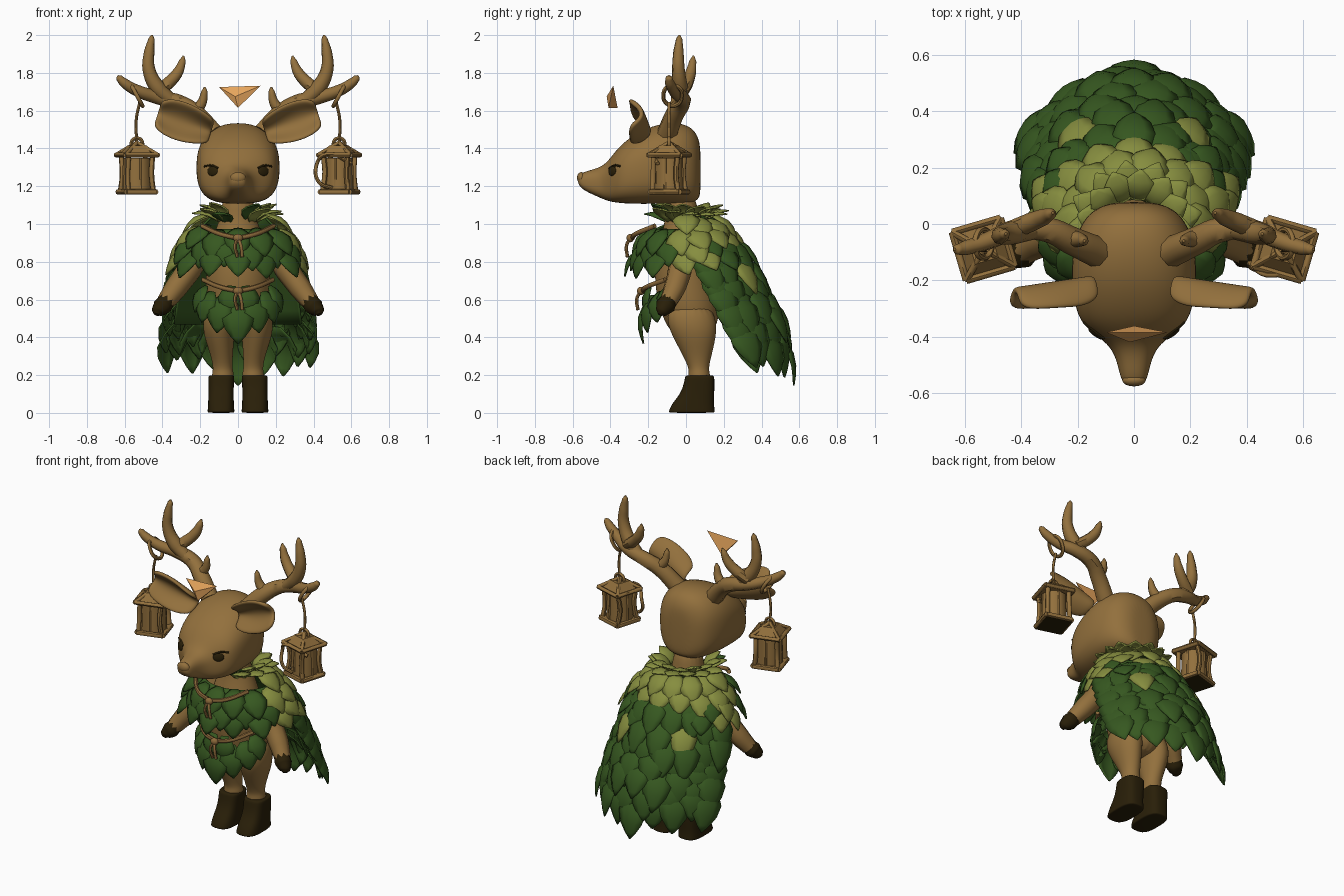
import bpy, bmesh, math, random
from mathutils import Vector, Matrix

cube = bpy.data.objects.get("Cube")
if cube:
    bpy.data.objects.remove(cube)
rng = random.Random(4)


def material(name, r, g, b):
    m = bpy.data.materials.new(name)
    m.use_nodes = True
    m.diffuse_color = (r, g, b, 1)
    m.node_tree.nodes["Principled BSDF"].inputs["Base Color"].default_value = (r, g, b, 1)
    return m


FUR = material("fur brown", .29, .162, .046)
CORD = material("cord brown", .26, .14, .042)
HOOF = material("hoof dark brown", .022, .0135, .0025)
DARK = material("leaf dark green", .037, .097, .0145)
LIGHT = material("leaf light green", .24, .27, .05)
ORANGE = material("orange", .8, .38, .11)
made = []


def finish(name, bm, mats, subsurf=0, thick=0):
    bmesh.ops.recalc_face_normals(bm, faces=bm.faces)
    me = bpy.data.meshes.new(name)
    bm.to_mesh(me)
    bm.free()
    ob = bpy.data.objects.new(name, me)
    bpy.context.collection.objects.link(ob)
    for m in mats:
        me.materials.append(m)
    if thick:
        mod = ob.modifiers.new("thickness", "SOLIDIFY")
        mod.thickness, mod.offset = thick, 0
    if subsurf:
        mod = ob.modifiers.new("smooth", "SUBSURF")
        mod.levels = mod.render_levels = subsurf
    made.append(ob)
    return ob


def skin(bm, rows, closed=False):
    """Bridge equal rows of points with quads and return the vertex rows."""
    grid = [[bm.verts.new(p) for p in row] for row in rows]
    n = len(grid[0])
    for a, b in zip(grid, grid[1:]):
        for i in range(n if closed else n - 1):
            j = (i + 1) % n
            bm.faces.new((a[i], a[j], b[j], b[i]))
    return grid


def loft(name, rings, mat, axis="z", upper=2.0, lower=2.0, seg=20):
    """Rings are (x, y, z, half width, half depth or height)."""
    rows = []
    for x, y, z, ra, rb in rings:
        row = []
        for k in range(seg):
            t = math.tau * (k + .5) / seg
            e = 2 / (upper if math.sin(t) > 0 else lower)
            c, s = [r * math.copysign(abs(v) ** e, v) for r, v in ((ra, math.cos(t)), (rb, math.sin(t)))]
            row.append((x + c, y + s, z) if axis == "z" else (x + c, y, z + s))
        rows.append(row)
    bm = bmesh.new()
    grid = skin(bm, rows, True)
    bm.faces.new(grid[0])
    bm.faces.new(grid[-1])
    return finish(name, bm, [mat], 2)


def tube(name, pts, mat, radius=None, s=1, cyclic=False):
    """Smooth tube through (x, y, z, r) points, or (x, y, z) with one radius."""
    cu = bpy.data.curves.new(name, "CURVE")
    cu.dimensions, cu.bevel_depth, cu.bevel_resolution = "3D", 1, 2
    cu.use_fill_caps, cu.resolution_u = True, 5
    sp = cu.splines.new("BEZIER")
    sp.use_cyclic_u = cyclic
    sp.bezier_points.add(len(pts) - 1)
    for bp, p in zip(sp.bezier_points, pts):
        bp.co = (p[0] * s, p[1], p[2])
        bp.radius = radius or p[3]
        bp.handle_left_type = bp.handle_right_type = "AUTO"
    tmp = bpy.data.objects.new(name, cu)
    bpy.context.collection.objects.link(tmp)
    me = bpy.data.meshes.new_from_object(tmp.evaluated_get(bpy.context.evaluated_depsgraph_get()))
    bpy.data.objects.remove(tmp)
    bm = bmesh.new()
    bm.from_mesh(me)
    return finish(name, bm, [mat])


def ball(name, loc, size, mat):
    bm = bmesh.new()
    bmesh.ops.create_uvsphere(bm, u_segments=16, v_segments=10, radius=1, matrix=Matrix.Diagonal((*size, 1)))
    ob = finish(name, bm, [mat])
    ob.location = loc
    return ob


def leaf(bm, base, direction, normal, length, width, mat=0, curl=.1):
    """Pointed leaf with a raised midrib, added to bm."""
    d = Vector(direction).normalized()
    side = d.cross(normal).normalized()
    up = side.cross(d)
    rows = []
    for t, w in ((0, .3), (.2, .75), (.45, 1), (.68, .8), (.87, .4), (1, .04)):
        mid = Vector(base) + d * length * t + up * length * curl * (math.sin(t * math.pi) - .4 * t)
        edge = side * width * w / 2
        rib = up * width * w * .13
        rows.append([mid - edge, mid - edge * .5 + rib * .7, mid + rib, mid + edge * .5 + rib * .7, mid + edge])
    first = len(bm.faces)
    skin(bm, rows)
    bm.faces.ensure_lookup_table()
    for f in bm.faces[first:]:
        f.material_index = mat


# Cloak surface: height, half width, side y, back y, front y
CLOAK = [(1.06, .12, 0, .12, -.11), (.95, .23, 0, .2, -.19), (.75, .3, .1, .33, -.26),
         (.5, .335, .2, .45, -.3), (.3, .36, .3, .49, -.3), (.1, .36, .37, .475, -.3)]


def cloak(a, z):
    z = max(min(z, 1.06), .1)
    for p, q in zip(CLOAK, CLOAK[1:]):
        if z >= q[0]:
            f = (p[0] - z) / (p[0] - q[0])
            rx, y0, yb, yf = [u + (v - u) * f for u, v in zip(p[1:], q[1:])]
            break
    c = math.cos(a)
    bulge = 1.3 + min(1, max(0, .95 - z) * 1.5) * .7
    return Vector((rx * math.sin(a), y0 + (c ** bulge * (yb - y0) if c > 0 else c * (y0 - yf)), z))


def cloak_leaf(bm, a, z, length, width, mat, tilt):
    p = cloak(a, z)
    down = cloak(a, z - .1) - p
    around = cloak(a + .05, z) - cloak(a - .05, z)
    n = down.cross(around).normalized()
    if n.dot((math.sin(a), math.cos(a), .2)) < 0:
        n = -n
    leaf(bm, p + n * .008, down.normalized() + n * tilt, n, length, width, mat)


# Head
profile = [(.078, 1.4, 1.16, .06), (.066, 1.46, 1.13, .115), (.035, 1.51, 1.11, .165), (-.02, 1.535, 1.105, .2),
           (-.1, 1.54, 1.105, .222), (-.2, 1.515, 1.105, .224), (-.29, 1.465, 1.105, .213), (-.35, 1.415, 1.11, .19),
           (-.39, 1.365, 1.115, .145), (-.425, 1.32, 1.125, .095), (-.47, 1.295, 1.145, .066), (-.53, 1.28, 1.172, .052),
           (-.56, 1.265, 1.195, .042), (-.573, 1.25, 1.22, .022)]
head = loft("head", [(0, y, (t + b) / 2, w, (t - b) / 2) for y, t, b, w in profile], FUR, "y", 2.3, 3)
ball("nose", (0, -.555, 1.245), (.042, .022, .03), FUR)


def on_face(x, z):
    """Point and normal on the front of the head."""
    hit, point, normal, _ = head.ray_cast((x, -2, z), (0, 1, 0), depsgraph=bpy.context.evaluated_depsgraph_get())
    return point, normal


# Body
loft("torso", [(0, .03, .4, .09, .1), (0, .03, .5, .165, .155), (0, 0, .64, .175, .165), (0, -.02, .8, .17, .15),
               (0, -.02, .95, .13, .11), (0, -.02, 1.04, .09, .085), (0, -.03, 1.17, .085, .085)], FUR)

for s, side in ((1, "left"), (-1, "right")):
    # Face
    point, normal = on_face(s * .135, 1.28)
    eye = ball(side + "_eye", point, (.033, .026, .009), HOOF)
    eye.rotation_euler = normal.to_track_quat("Z", "Y").to_euler()
    tube(side + "_eyelash", [on_face(s * x, z)[0] for x, z in ((.105, 1.295), (.14, 1.31), (.178, 1.305))], HOOF, .006)
    # Legs and hooves
    loft(side + "_leg", [(s * .085, .02, .58, .08, .11), (s * .1, .03, .48, .09, .135), (s * .1, .045, .4, .08, .115),
                         (s * .085, .06, .3, .058, .075), (s * .08, .068, .23, .05, .05),
                         (s * .08, .07, .2, .062, .062), (s * .08, .07, .15, .05, .05)], FUR)
    loft(side + "_hoof", [(s * .09, .03, 0, .07, .122), (s * .09, .03, .005, .072, .124), (s * .09, .036, .05, .069, .112),
                          (s * .09, .065, .11, .066, .086), (s * .088, .073, .195, .07, .078),
                          (s * .088, .073, .2, .066, .074)], HOOF, upper=3, lower=3)
    # Arms and hands
    tube(side + "_arm", [(.17, -.02, .9, .05), (.25, -.03, .77, .065), (.33, -.06, .66, .06), (.385, -.095, .585, .048)], FUR, s=s)
    tube(side + "_hand", [(.375, -.09, .6, .045), (.4, -.11, .565, .052), (.425, -.13, .535, .034), (.43, -.14, .52, .012)], HOOF, s=s)
    # Ear, cupped towards the front
    d, across = Vector((.285 * s, -.03, .1)), Vector((-.3 * s, 0, .95))
    rows = []
    for t, w in ((0, .06), (.2, .085), (.45, .102), (.7, .103), (.9, .088), (1, .06)):
        mid = Vector((.14 * s, -.24, 1.487)) + d * t
        rows.append([mid + across * w * v + Vector((0, .05 - .1 * v * v * min(1, w * 12), 0)) * (1 - .3 * t)
                     for v in (-1, -.6, -.2, .2, .6, 1)])
    bm = bmesh.new()
    skin(bm, rows)
    finish(side + "_ear", bm, [FUR], 2, .028)
    # Antler
    antler = {
        "beam": [(.13, -.1, 1.48, .055), (.22, -.06, 1.58, .05), (.31, -.02, 1.64, .044), (.42, -.02, 1.67, .038),
                 (.52, -.06, 1.7, .032), (.6, -.085, 1.745, .026), (.63, -.09, 1.775, .018), (.637, -.09, 1.785, .005)],
        "inner_tine": [(.24, -.05, 1.59, .034), (.195, -.055, 1.635, .027), (.178, -.06, 1.7, .017), (.176, -.06, 1.725, .005)],
        "tall_tine": [(.36, -.02, 1.66, .036), (.425, -.03, 1.72, .042), (.472, -.04, 1.82, .034), (.47, -.04, 1.91, .028),
                      (.458, -.036, 1.98, .017), (.456, -.035, 2, .005)],
        "side_tine": [(.43, -.02, 1.7, .034), (.37, .005, 1.745, .034), (.32, .025, 1.8, .03), (.295, .036, 1.86, .02),
                      (.288, .04, 1.89, .005)]}
    for part, pts in antler.items():
        tube(side + "_antler_" + part, pts, FUR, s=s)

    # Lantern hung from the antler
    cx, cy = .535, -.09
    def ring(z, rad, n, turn=.5):
        return [(cx + rad * math.cos(math.tau * k / n + turn), cy + rad * math.sin(math.tau * k / n + turn), z) for k in range(n)]
    name = side + "_lantern_"
    tube(name + "loop", [(cx + .03 * math.sin(k), cy + .02 + .05 * math.cos(k), 1.68 + .055 * math.sin(k)) for k in range(6)], FUR, .011, s, True)
    tube(name + "cord", [(cx - .015, cy, 1.645), (cx + .004, cy, 1.55), (cx, cy, 1.42)], FUR, .008, s)
    tube(name + "handle", [(cx + .03 * math.cos(k), cy, 1.425 + .03 * math.sin(k)) for k in range(6)], FUR, .009, s, True)
    for part, rad, z, h, top in (("base", .115, 1.155, .025, .11), ("roof", .125, 1.355, .06, .06), ("candle", .08, 1.17, .18, .075)):
        bm = bmesh.new()
        bmesh.ops.create_cone(bm, cap_ends=True, segments=8 if part == "candle" else 4, radius1=rad, radius2=top, depth=h,
                              matrix=Matrix.Translation((cx * s, cy, z + h / 2)) @ Matrix.Rotation(.5 * s, 4, "Z"))
        bm.normal_update()
        for f in bm.faces:
            f.material_index = int(part == "base" and f.normal.z < -.5)
        finish(name + part, bm, [FUR, HOOF])
    sill, eave = ring(1.17, .113, 4), ring(1.365, .126, 4)
    for i, (lo, hi) in enumerate(zip(ring(1.17, .1, 4), ring(1.36, .094, 4))):
        mid = [(u + v) / 2 + rng.uniform(-.012, .012) for u, v in zip(lo, hi)]
        tube(name + "post", [lo, mid, hi], FUR, .014, s)
        tube(name + "sill", [sill[i - 1], sill[i]], FUR, .015, s)
        tube(name + "eave", [eave[i - 1], eave[i]], FUR, .013, s)
        tube(name + "rafter", [eave[i], (cx, cy, 1.43)], FUR, .012, s)
        bar = [[(u + v) / 2 for u, v in zip(e[i - 1], e[i])] for e in (ring(1.18, .104, 4), ring(1.35, .098, 4))]
        tube(name + "bar", bar, FUR, .008, s)
    if s > 0:
        tube(name + "vine", [(.5, -.16, 1.19), (.43, -.16, 1.22), (.415, -.14, 1.31), (.47, -.18, 1.37), (.6, -.15, 1.32)], FUR, .01)

# Cloak lining
for name, reach, top, low in (("cloak_lining", 1.45, 1.04, .47), ("mantle_lining", math.pi, .97, .82)):
    bm = bmesh.new()
    skin(bm, [[cloak(reach * (k / 16 - 1), top + (low - top) * i / 8) for k in range(33)] for i in range(9)])
    bmesh.ops.remove_doubles(bm, verts=bm.verts, dist=.0005)
    finish(name, bm, [DARK], thick=.01)

# Cloak leaves, in overlapping rows down the back
bm = bmesh.new()
for row in range(7):
    z = .92 - row * .082
    count = 9 - row % 2
    reach = 1.5 - .045 * row
    for k in range(count):
        a = reach * (2 * k / (count - 1) - 1)
        start = z + .07 * abs(math.sin(a)) * row / 6 + rng.uniform(-.02, .02)
        patch = row == 1 and k in (2, 5)
        cloak_leaf(bm, a, start, .27 + rng.uniform(-.03, .03), .15 + .006 * row, int(patch), .15 + rng.uniform(-.05, .05))
finish("cloak_leaves", bm, [DARK, LIGHT], thick=.008)

# Mantle leaves around the shoulders, light at the top of the back and sides
bm = bmesh.new()
for row, z in enumerate((.87, .92, .975, 1.03)):
    for k in range(14):
        a = math.tau * (k + row % 2 / 2) / 14
        c, flare = math.cos(a), abs(math.sin(a))
        if row == 3 and c < -.3:
            continue
        pale = c > -.45 and (row > 1 or flare > .96)
        tilt = (.35 if flare > .75 and row < 3 else .15) + rng.uniform(0, .15)
        cloak_leaf(bm, a, z + rng.uniform(-.015, .015), .18, .145, int(pale), tilt)
finish("mantle_leaves", bm, [DARK, LIGHT], thick=.008)

# Collar leaves flaring around the neck, open at the throat
bm = bmesh.new()
for row in range(2):
    for k in range(11):
        a = -2.6 + 5.2 * (k + row / 2) / 10.5
        out = Vector((math.sin(a), math.cos(a), 0))
        rise = .3 + .4 * row + rng.uniform(-.1, .3)
        leaf(bm, out * .1 + Vector((0, -.01, 1.01 + .015 * row)), out + Vector((0, 0, rise)),
             Vector((0, 0, 1)), .15 - .02 * row, .12, int(math.cos(a) > -.8))
finish("collar_leaves", bm, [DARK, LIGHT], thick=.008)

# Apron leaves below the belt
bm = bmesh.new()
for a, z, length, width in ((0, .6, .235, .17), (-.4, .62, .2, .15), (.4, .62, .2, .15), (-.8, .64, .17, .14),
                            (.8, .64, .17, .14), (-.18, .67, .15, .13), (.22, .67, .15, .13), (-1.1, .67, .15, .12), (1.1, .67, .15, .12)):
    out = Vector((math.sin(a), -math.cos(a), 0))
    leaf(bm, out * .187 + Vector((0, -.005, z)), out * .18 + Vector((math.sin(a) * .35, 0, -1)), out, length, width)
finish("apron_leaves", bm, [DARK], thick=.008)

# Cords with knots and loose ends
for name, z, y, w, rise in (("neck_cord", .925, -.285, .19, .065), ("belt_cord", .645, -.23, .185, .06)):
    for s in (1, -1):
        tube(name, [(0, y, z), (w * .5, y + .02, z + rise * .35), (w, y + .12, z + rise)], CORD, .013, s)
        tube(name + "_end", [(0, y - .01, z), (.015, y - .03, z - .04), (.012 + .01 * s, y - .025, z - .1)], CORD, .009, s)
    ball(name + "_knot", (0, y - .01, z), (.026, .02, .022), CORD)

# Floating marker above the head
bm = bmesh.new()
for p in ((-.1, -.385, 1.725), (.12, -.385, 1.732), (-.015, -.42, 1.675), (0, -.41, 1.615), (0, -.362, 1.615)):
    bm.verts.new(p)
bmesh.ops.convex_hull(bm, input=bm.verts)
marker = finish("floating_marker", bm, [ORANGE])

# Shading
bpy.ops.object.select_all(action="DESELECT")
for ob in made:
    ob.select_set(ob is not marker)
bpy.context.view_layer.objects.active = made[0]
bpy.ops.object.shade_smooth_by_angle(angle=math.radians(45))
